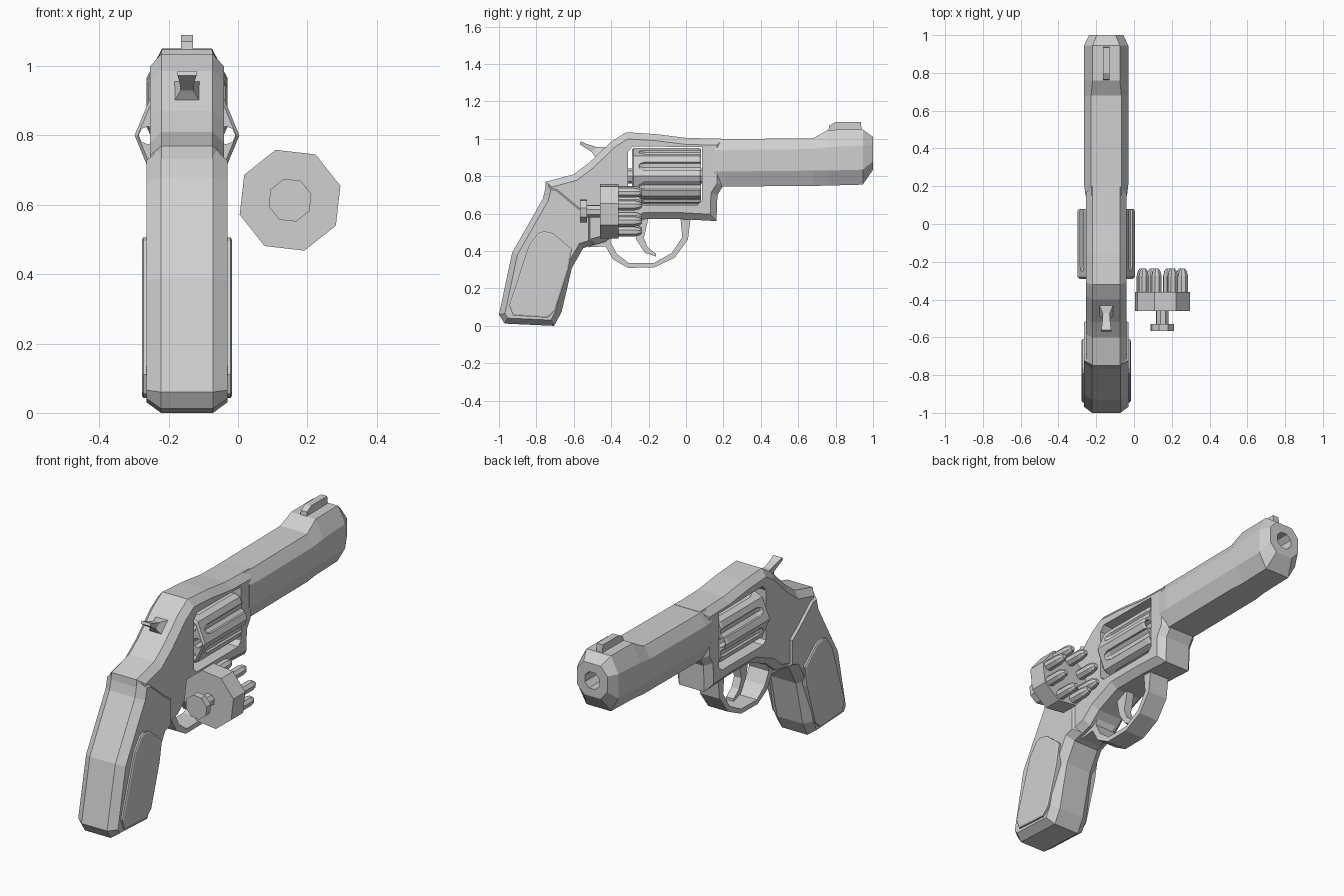
import bpy, bmesh, math
from mathutils import Vector

if "Cube" in bpy.data.objects:
    bpy.data.objects.remove(bpy.data.objects["Cube"])

CX = -0.147          # centre plane of the revolver
CYL_Z = 0.80         # height of the cylinder axis

metal = bpy.data.materials.new("light_grey")
metal.diffuse_color = (0.63, 0.63, 0.63, 1)
metal.use_nodes = True
metal.node_tree.nodes["Principled BSDF"].inputs["Base Color"].default_value = metal.diffuse_color


def finish(name, bm):
    bmesh.ops.recalc_face_normals(bm, faces=bm.faces)
    me = bpy.data.meshes.new(name)
    bm.to_mesh(me)
    bm.free()
    me.materials.append(metal)
    ob = bpy.data.objects.new(name, me)
    bpy.context.scene.collection.objects.link(ob)
    return ob


def slab(name, outline, half, inset=0.0, drop=0.0, cx=CX):
    """Side outline (y, z) made into a plate, with chamfered side faces."""
    bm = bmesh.new()
    h = half - drop
    face = bm.faces.new([bm.verts.new((cx - h, y, z)) for y, z in outline])
    ext = bmesh.ops.extrude_face_region(bm, geom=[face])["geom"]
    new = [v for v in ext if isinstance(v, bmesh.types.BMVert)]
    bmesh.ops.translate(bm, verts=new, vec=(2 * h, 0, 0))
    bmesh.ops.recalc_face_normals(bm, faces=bm.faces)
    if inset:
        caps = [f for f in bm.faces if len(f.verts) == len(outline) and abs(f.normal.x) > 0.9]
        bmesh.ops.inset_individual(bm, faces=caps, thickness=inset, depth=drop,
                                   use_even_offset=True)
    return finish(name, bm)


def loft(bm, rings):
    """Skin closed rings of points and cap both ends."""
    rows = [[bm.verts.new(p) for p in ring] for ring in rings]
    n = len(rows[0])
    for a, b in zip(rows, rows[1:]):
        for i in range(n):
            bm.faces.new((a[i], a[(i + 1) % n], b[(i + 1) % n], b[i]))
    bm.faces.new(rows[0])
    bm.faces.new(rows[-1])


def lathe(bm, profile, cx, cz, seg=8, phase=0.0):
    """Revolve (radius, y) points around an axis along y."""
    ang = [phase + math.tau * i / seg for i in range(seg)]
    loft(bm, [[(cx + r * math.cos(a), y, cz + r * math.sin(a)) for a in ang]
              for r, y in profile])


def turned(name, profile, cx, cz, seg=8, phase=0.0):
    bm = bmesh.new()
    lathe(bm, profile, cx, cz, seg, phase)
    return finish(name, bm)


def ring_of(name, profile, count, radius, cx, cz, phase=0.0, seg=8):
    """Repeat a turned shape around an axis."""
    bm = bmesh.new()
    for i in range(count):
        a = phase + math.tau * i / count
        lathe(bm, profile, cx + radius * math.cos(a), cz + radius * math.sin(a), seg, a)
    return finish(name, bm)


def cut(ob, cutter):
    mod = ob.modifiers.new("cut", 'BOOLEAN')
    mod.operation = 'DIFFERENCE'
    mod.solver = 'EXACT'
    mod.object = cutter
    dg = bpy.context.evaluated_depsgraph_get()
    me = bpy.data.meshes.new_from_object(ob.evaluated_get(dg))
    ob.modifiers.clear()
    ob.data = me
    bpy.data.objects.remove(cutter)


# Frame with the cylinder window
frame = slab("frame", [
    (-0.75, 0.77), (-0.60, 0.81), (-0.52, 0.87), (-0.40, 0.985), (-0.32, 1.035),
    (-0.16, 1.025), (0.0, 1.005), (0.20, 1.0), (0.20, 0.75), (0.168, 0.70),
    (0.163, 0.56), (-0.02, 0.57), (-0.22, 0.57), (-0.36, 0.51), (-0.43, 0.45),
    (-0.54, 0.42), (-0.64, 0.50), (-0.755, 0.69)], 0.106, 0.035, 0.032)
cut(frame, slab("window_cutter", [(-0.31, 0.665), (-0.29, 0.645), (0.06, 0.645), (0.085, 0.67),
                                  (0.085, 0.955), (-0.285, 0.96), (-0.31, 0.93)], 0.3))

# Barrel: octagonal sections from frame to muzzle
def section(y, top, bot, w, flat, up, low):
    half = [(flat, top), (w, up), (w, low), (flat, bot)]
    return [(CX + x, y, z) for x, z in half] + [(CX - x, y, z) for x, z in half[::-1]]

bm = bmesh.new()
loft(bm, [section(0.15, 1.0, 0.745, 0.110, 0.078, 0.94, 0.825),
          section(0.21, 0.998, 0.745, 0.117, 0.080, 0.94, 0.825),
          section(0.68, 1.003, 0.748, 0.117, 0.080, 0.945, 0.83),
          section(0.76, 1.048, 0.750, 0.117, 0.072, 0.955, 0.83),
          section(0.945, 1.05, 0.755, 0.117, 0.072, 0.965, 0.835),
          section(1.0, 1.01, 0.835, 0.090, 0.050, 0.965, 0.88)])
barrel = finish("barrel", bm)
cut(barrel, turned("bore_cutter", [(0.047, 0.7), (0.047, 1.1)], CX, 0.92, 8, math.pi / 8))

# Front sight
slab("front_sight", [(0.76, 1.03), (0.765, 1.07), (0.80, 1.09), (0.935, 1.09), (0.94, 1.03)], 0.018)

# Fluted cylinder with eight chambers, and its axle
cylinder = turned("cylinder", [(0.142, -0.29), (0.151, -0.28), (0.151, 0.07), (0.145, 0.08)],
                  CX, CYL_Z)
cut(cylinder, ring_of("chamber_cutter", [(0.026, -0.4), (0.026, 0.2)], 8, 0.113, CX, CYL_Z))
cut(cylinder, ring_of("flute_cutter", [(0.006, -0.255), (0.02, -0.245), (0.029, -0.22),
                                       (0.029, 0.2)], 8, 0.15, CX, CYL_Z, math.pi / 8))
turned("cylinder_axle", [(0.04, -0.33), (0.04, 0.10)], CX, CYL_Z)

# Grip and its two raised side panels
slab("grip", [
    (-0.97, 0.012), (-1.0, 0.06), (-0.93, 0.39), (-0.765, 0.68), (-0.745, 0.762),
    (-0.68, 0.75), (-0.56, 0.65), (-0.49, 0.60), (-0.49, 0.435), (-0.55, 0.415),
    (-0.61, 0.31), (-0.665, 0.075), (-0.705, 0.0)], 0.117, 0.03, 0.042)
slab("grip_panels", [
    (-0.79, 0.495), (-0.76, 0.506), (-0.71, 0.495), (-0.61, 0.41), (-0.63, 0.30),
    (-0.70, 0.08), (-0.74, 0.043), (-0.925, 0.055), (-0.945, 0.11), (-0.84, 0.43)],
    0.130, 0.008, 0.004)

# Trigger guard
slab("trigger_guard", [
    (0.025, 0.58), (0.01, 0.46), (-0.06, 0.365), (-0.17, 0.312), (-0.31, 0.31),
    (-0.39, 0.355), (-0.43, 0.425), (-0.52, 0.42), (-0.50, 0.50), (-0.38, 0.52),
    (-0.405, 0.45), (-0.37, 0.385), (-0.305, 0.335), (-0.17, 0.337), (-0.075, 0.39),
    (-0.02, 0.475), (-0.03, 0.58)], 0.058)

# Trigger
slab("trigger", [(-0.29, 0.58), (-0.265, 0.46), (-0.22, 0.39), (-0.16, 0.37), (-0.16, 0.385),
                 (-0.205, 0.42), (-0.225, 0.47), (-0.20, 0.58)], 0.022)

# Hammer: wide root, narrow neck, slightly wider spur
bm = bmesh.new()
loft(bm, [[(CX - w, y0, z0), (CX + w, y0, z0), (CX + w, y1, z1), (CX - w, y1, z1)]
          for w, y0, z0, y1, z1 in [
              (0.042, -0.50, 0.87, -0.41, 0.95), (0.036, -0.485, 0.90, -0.43, 0.955),
              (0.018, -0.505, 0.93, -0.475, 0.955), (0.022, -0.545, 0.955, -0.53, 0.972),
              (0.027, -0.568, 0.972, -0.562, 0.986)]])
finish("hammer", bm)

# Speed loader beside the grip: body, stem, knob and eight rounds
LX, LZ, TURN = 0.15, 0.613, math.radians(16)
turned("loader_body", [(0.151, -0.46), (0.151, -0.36)], LX, LZ, 8, TURN)
turned("loader_stem", [(0.034, -0.54), (0.034, -0.45)], LX, LZ, 8, TURN)
turned("loader_knob", [(0.064, -0.566), (0.064, -0.53)], LX, LZ, 8, TURN)
ring_of("loader_rounds", [(0.028, -0.37), (0.028, -0.275), (0.022, -0.25), (0.012, -0.236)],
        8, 0.113, LX, LZ, TURN)
